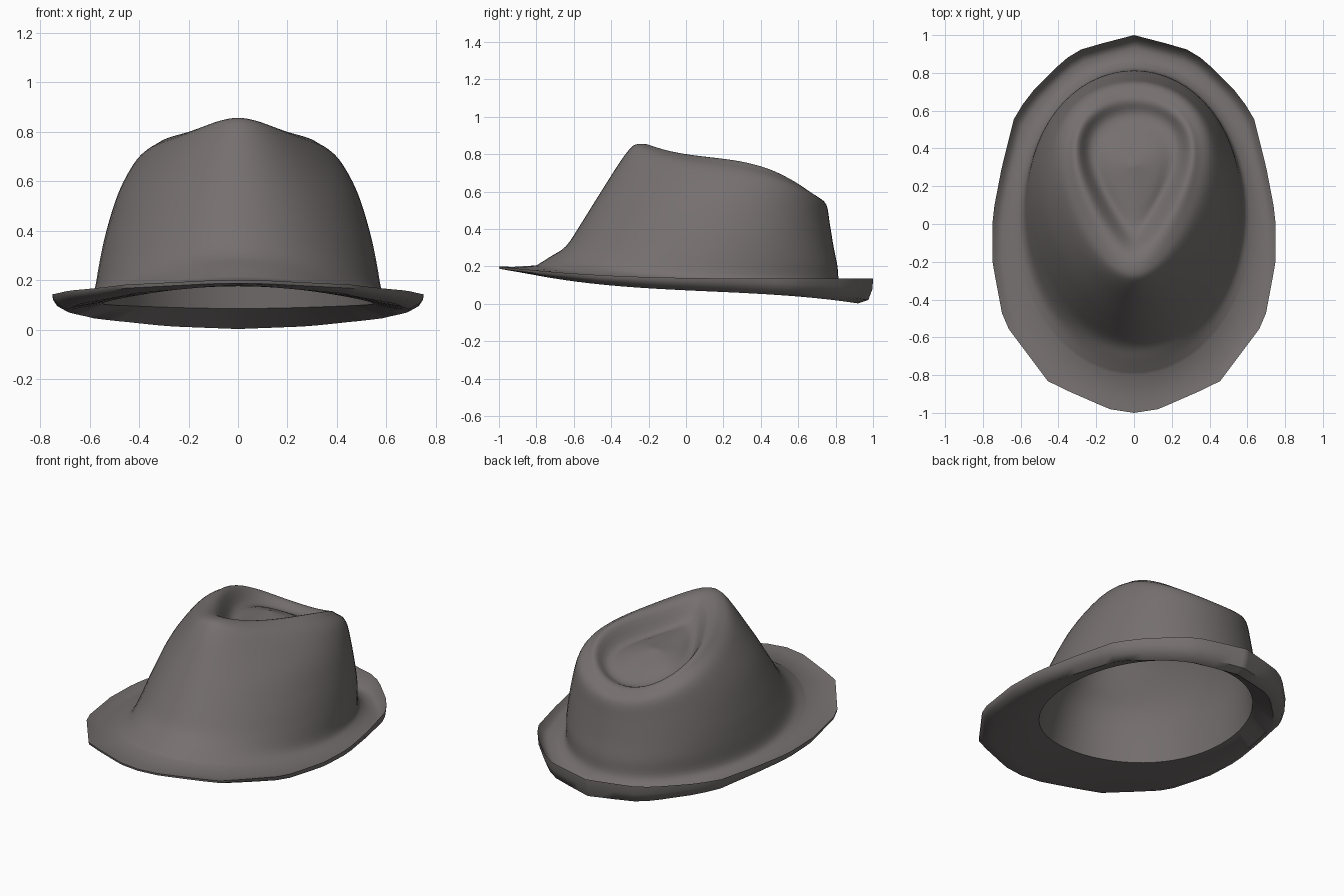
import bpy, bmesh, math

cube = bpy.data.objects.get("Cube")
if cube:
    bpy.data.objects.remove(cube)

SEGMENTS = 64
STEPS = 4

# Half outline of the faceted brim edge, front to back (y, x)
EDGE = [(-1, 0), (-.98, .13), (-.84, .45), (-.52, .69), (-.2, .75), (.04, .75),
        (.3, .7), (.58, .63), (.71, .53), (.87, .37), (.93, .27), (1, 0)]

# Each ring: front y, back y, half width, front z, side z, back z, egg taper
OUTER = [
    (.29, .31, .01, .695, .695, .695, 0),       # middle of the dent
    (.10, .45, .12, .70, .68, .635, .2),
    (-.04, .57, .205, .72, .662, .57, .5),      # crease
    (-.15, .65, .275, .828, .763, .59, .45),    # ridge
    (-.25, .70, .33, .855, .75, .572, .35),
    (-.32, .75, .40, .805, .695, .53, .26),     # shoulder
    (-.46, .77, .475, .59, .565, .42, .16),
    (-.56, .79, .53, .43, .40, .30, .1),
    (-.64, .81, .56, .31, .27, .20, .06),
    (-.72, .82, .585, .255, .15, .11, .02),     # foot of the crown
    (-.80, .86, .635, .205, .12, .06, 0),
]
LINING = [
    (-.58, .79, .548, .175, .105, .085, 0),     # head opening
    (-.51, .76, .505, .42, .38, .28, .08),
    (-.42, .74, .445, .57, .545, .40, .15),
    (-.30, .72, .37, .76, .665, .50, .26),
    (-.21, .67, .30, .815, .72, .545, .38),
    (-.04, .55, .185, .68, .63, .535, .5),
    (.29, .31, .01, .66, .66, .66, 0),
]


def edge_width(y):
    for (y0, x0), (y1, x1) in zip(EDGE, EDGE[1:]):
        if y <= y1:
            return x0 + (x1 - x0) * (y - y0) / (y1 - y0)
    return 0


def height(zf, zs, zb, c):
    slope = (c + c ** 3) / 2
    return zs + (zb - zf) / 2 * slope + ((zb + zf) / 2 - zs) * c * c


def egg_ring(front, back, width, zf, zs, zb, taper):
    points = []
    for i in range(SEGMENTS):
        t = math.tau * i / SEGMENTS
        c = math.cos(t)
        points.append((width * math.sin(t) * (1 + taper * c),
                       (front + back) / 2 + (back - front) / 2 * c,
                       height(zf, zs, zb, c)))
    return points


def edge_ring(scale, zf, zs, zb):
    points = []
    for i in range(SEGMENTS):
        t = math.tau * i / SEGMENTS
        c = math.cos(t)
        side = 1 if math.sin(t) >= 0 else -1
        points.append((side * edge_width(c) * scale, c * scale, height(zf, zs, zb, c)))
    return points


def smooth_rows(rows):
    """Blend ring settings along a smooth profile through every row."""
    result = []
    for k in range(len(rows) - 1):
        a, b, c, d = (rows[min(max(k + j, 0), len(rows) - 1)] for j in (-1, 0, 1, 2))
        for s in range(STEPS):
            u = s / STEPS
            result.append([q + u / 2 * (r - p + u * (2*p - 5*q + 4*r - w + u * (3*(q - r) + w - p)))
                           for p, q, r, w in zip(a, b, c, d)])
    return result + [rows[-1]]


# Felt shell: crown, curled brim, then underside and inside
rings = [egg_ring(*row) for row in smooth_rows(OUTER)]
rings += [edge_ring(*row) for row in (
    (.93, .197, .108, .035),                    # brim trough
    (.97, .199, .12, .055),
    (1, .2, .138, .135),                        # curled edge
    (.997, .187, .12, .08),
    (.975, .183, .095, .02),
    (.92, .177, .072, .002),                    # underside of the brim
)]
opening = len(rings)
rings += [egg_ring(*row) for row in smooth_rows(LINING)]

bm = bmesh.new()
loops = [[bm.verts.new(p) for p in ring] for ring in rings]
for upper, lower in zip(loops, loops[1:]):
    for i in range(SEGMENTS):
        j = (i + 1) % SEGMENTS
        bm.faces.new((upper[i], upper[j], lower[j], lower[i]))
bm.faces.new(loops[0])
bm.faces.new(loops[-1])
bmesh.ops.recalc_face_normals(bm, faces=bm.faces)

# Smooth felt with a crisp fold at the head opening and tight bends
for face in bm.faces:
    face.smooth = True
fold = set(loops[opening])
for edge in bm.edges:
    edge.smooth = not fold.issuperset(edge.verts) and edge.calc_face_angle(0) < math.radians(50)

mesh = bpy.data.meshes.new("felt_hat")
bm.to_mesh(mesh)
bm.free()
hat = bpy.data.objects.new("felt_hat", mesh)
bpy.context.collection.objects.link(hat)

# Warm grey felt
felt = bpy.data.materials.new("warm grey felt")
felt.use_nodes = True
colour = (.18, .162, .16, 1)
felt.diffuse_color = colour
shader = felt.node_tree.nodes["Principled BSDF"]
shader.inputs["Base Color"].default_value = colour
shader.inputs["Roughness"].default_value = .9
mesh.materials.append(felt)
